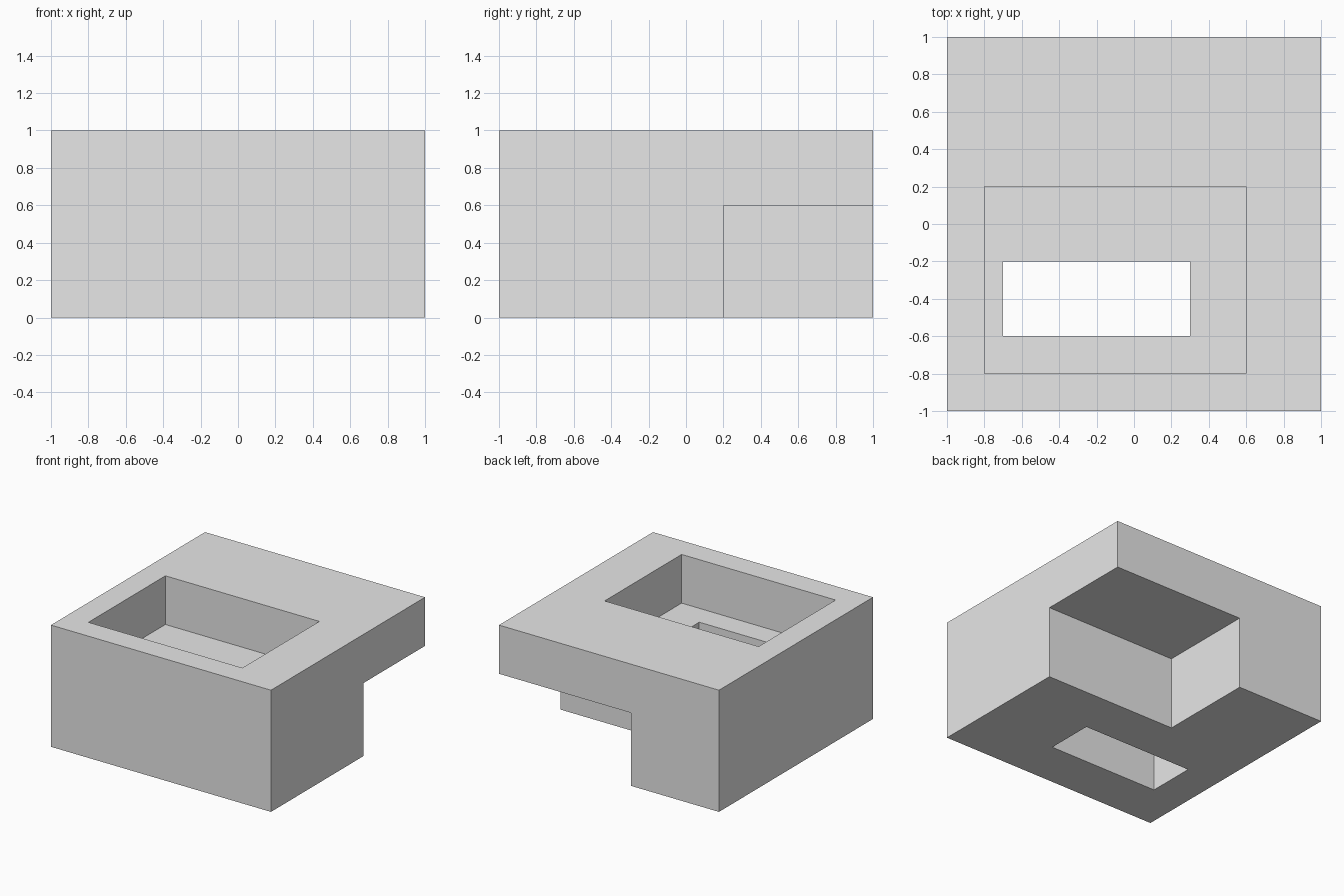
import bpy
from mathutils import Vector

old = bpy.data.objects.get("Cube")
if old:
    bpy.data.objects.remove(old, do_unlink=True)

GREY = (0.8, 0.8, 0.8, 1)
grey = bpy.data.materials.new("plain grey")
grey.use_nodes = True
grey.diffuse_color = GREY
grey.node_tree.nodes["Principled BSDF"].inputs["Base Color"].default_value = GREY


def box(name, low, high):
    """Axis-aligned box between two opposite corners."""
    low, high = Vector(low), Vector(high)
    bpy.ops.mesh.primitive_cube_add(size=1, location=(low + high) / 2)
    obj = bpy.context.object
    obj.name = name
    obj.scale = high - low
    bpy.ops.object.transform_apply(location=True, rotation=False, scale=True)
    obj.data.materials.append(grey)
    return obj


# Solid block
block = box("block", (-1, -1, 0), (1, 1, 1))

# Cutters: back corner notch, top pocket, slot through the pocket floor
cutters = [
    box("corner_notch_cutter", (-0.2, 0.2, -0.2), (1.2, 1.2, 0.6)),
    box("pocket_cutter", (-0.8, -0.8, 0.6), (0.6, 0.2, 1.2)),
    box("slot_cutter", (-0.7, -0.6, -0.2), (0.3, -0.2, 0.8)),
]
for cutter in cutters:
    cut = block.modifiers.new(cutter.name, "BOOLEAN")
    cut.operation = "DIFFERENCE"
    cut.solver = "EXACT"
    cut.object = cutter

# Bake the cuts, then remove the cutters
bpy.context.view_layer.objects.active = block
for cutter in cutters:
    bpy.ops.object.modifier_apply(modifier=cutter.name)
    bpy.data.objects.remove(cutter, do_unlink=True)
